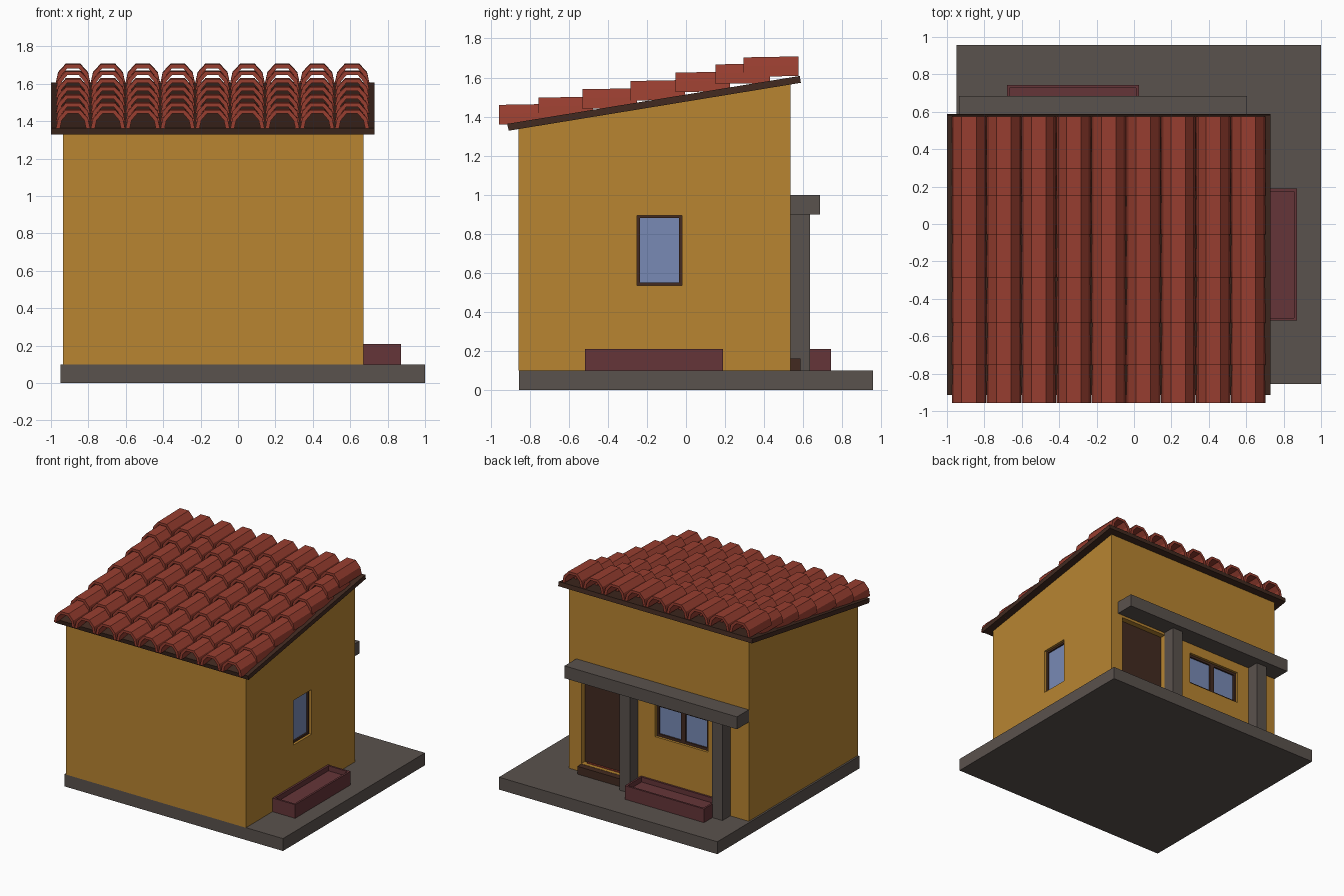
import bpy, bmesh, math

if "Cube" in bpy.data.objects:
    bpy.data.objects.remove(bpy.data.objects["Cube"])

def material(name, rgb):
    m = bpy.data.materials.new(name)
    m.diffuse_color = [((c / 255 + 0.055) / 1.055) ** 2.4 for c in rgb] + [1]
    m.use_nodes = True
    m.node_tree.nodes["Principled BSDF"].inputs["Base Color"].default_value = m.diffuse_color
    return m

OCHRE = material("ochre wall", (184, 133, 49))
STONE = material("grey stone", (90, 82, 77))
WOOD = material("dark wood", (66, 42, 32))
TILE = material("red clay", (152, 62, 48))
MAROON = material("maroon planter", (101, 53, 56))
GLASS = material("blue glass", (120, 138, 181))

def finish(name, bm, mat):
    bmesh.ops.recalc_face_normals(bm, faces=bm.faces)
    me = bpy.data.meshes.new(name)
    bm.to_mesh(me)
    bm.free()
    me.materials.append(mat)
    ob = bpy.data.objects.new(name, me)
    bpy.context.collection.objects.link(ob)
    return ob

def add_box(bm, x0, x1, y0, y1, z0, z1):
    v = bmesh.ops.create_cube(bm, size=1)["verts"]
    for p in v:
        p.co = ((x0, x1)[p.co.x > 0], (y0, y1)[p.co.y > 0], (z0, z1)[p.co.z > 0])

def boxes(name, mat, *dims):
    bm = bmesh.new()
    for d in dims:
        add_box(bm, *d)
    return finish(name, bm, mat)

def extrude_x(name, mat, profile, x0, x1):
    """Solid from a (y, z) profile swept along x."""
    bm = bmesh.new()
    f = bm.faces.new([bm.verts.new((x0, y, z)) for y, z in profile])
    out = bmesh.ops.extrude_face_region(bm, geom=[f])["geom"]
    bmesh.ops.translate(bm, vec=(x1 - x0, 0, 0),
                        verts=[g for g in out if isinstance(g, bmesh.types.BMVert)])
    return finish(name, bm, mat)

# Ground slab and walls with a sloping top
boxes("base_slab", STONE, (-0.95, 1.0, -0.855, 0.957, 0, 0.1))
walls = extrude_x("walls", OCHRE,
                  [(-0.857, 0.1), (0.535, 0.1), (0.535, 1.58), (-0.857, 1.35)], -0.935, 0.67)

# Recesses for the door and both windows
DX0, DX1, DZ0, DZ1 = 0.145, 0.56, 0.165, 0.88
BX0, BX1, BZ0, BZ1 = -0.57, -0.10, 0.56, 0.82
RY0, RY1, RZ0, RZ1 = -0.25, -0.02, 0.535, 0.895
cutter = boxes("cutter", OCHRE,
               (DX0, DX1, 0.485, 0.7, DZ0, DZ1),
               (BX0, BX1, 0.495, 0.7, BZ0, BZ1),
               (0.63, 0.8, RY0, RY1, RZ0, RZ1))
mod = walls.modifiers.new("openings", "BOOLEAN")
mod.object = cutter
mod.operation = "DIFFERENCE"
bpy.context.view_layer.objects.active = walls
bpy.ops.object.modifier_apply(modifier=mod.name)
bpy.data.objects.remove(cutter)

# Door, step and thin mat
boxes("door", WOOD, (DX0, DX1, 0.48, 0.49, DZ0, DZ1))
boxes("door_step", WOOD, (DX0, DX1, 0.535, 0.585, 0.1, 0.163))
boxes("door_mat", TILE, (DX0 + 0.03, DX1 - 0.03, 0.49, 0.505, 0.165, 0.17))

# Back window: frame with a middle bar and glass
t = 0.02
mid = (BX0 + BX1) / 2
boxes("back_window_frame", WOOD,
      (BX0, BX1, 0.495, 0.515, BZ0, BZ0 + t), (BX0, BX1, 0.495, 0.515, BZ1 - t, BZ1),
      *[(x, x + t, 0.495, 0.515, BZ0 + t, BZ1 - t) for x in (BX0, BX1 - t)],
      (mid - t, mid + t, 0.495, 0.515, BZ0 + t, BZ1 - t))
boxes("back_window_glass", GLASS, (BX0 + t, BX1 - t, 0.495, 0.503, BZ0 + t, BZ1 - t))

# Side window
t = 0.015
boxes("side_window_frame", WOOD,
      (0.63, 0.65, RY0, RY1, RZ0, RZ0 + t), (0.63, 0.65, RY0, RY1, RZ1 - t, RZ1),
      *[(0.63, 0.65, y, y + t, RZ0 + t, RZ1 - t) for y in (RY0, RY1 - t)])
boxes("side_window_glass", GLASS, (0.63, 0.638, RY0 + t, RY1 - t, RZ0 + t, RZ1 - t))

# Porch columns and beam
for i, x in enumerate((-0.77, 0.055)):
    boxes(f"porch_column_{i + 1}", STONE, (x, x + 0.093, 0.535, 0.635, 0.1, 0.9))
boxes("porch_beam", STONE, (-0.935, 0.605, 0.535, 0.685, 0.9, 1.0))

# Planters: box with a sunken top
def planter(name, x0, x1, y0, y1):
    bm = bmesh.new()
    add_box(bm, x0, x1, y0, y1, 0.1, 0.21)
    bm.normal_update()
    top = max(bm.faces, key=lambda f: f.calc_center_median().z)
    bmesh.ops.inset_region(bm, faces=[top], thickness=0.022)
    out = bmesh.ops.extrude_face_region(bm, geom=[top])["geom"]
    bmesh.ops.translate(bm, vec=(0, 0, -0.04),
                        verts=[g for g in out if isinstance(g, bmesh.types.BMVert)])
    bmesh.ops.delete(bm, geom=[top], context="FACES")
    finish(name, bm, MAROON)

planter("back_planter", -0.68, 0.027, 0.535, 0.742)
planter("side_planter", 0.67, 0.872, -0.517, 0.19)

# Roof board
extrude_x("roof_board", WOOD,
          [(-0.907, 1.328), (0.588, 1.573), (0.582, 1.608), (-0.915, 1.363)], -1.0, 0.73)

# Clay tiles: half-pipes in 9 columns and 7 overlapping rows
half = [(0.092, 0), (0.080, 0.055), (0.039, 0.1)]
inner = [(0.070, 0), (0.060, 0.045), (0.030, 0.08)]
arch = lambda h: h + [(-x, z) for x, z in reversed(h)]
section = arch(half) + arch(inner)[::-1]
rows = [(-0.957, 1.36), (-0.755, 1.397), (-0.53, 1.44), (-0.285, 1.482),
        (-0.055, 1.525), (0.15, 1.567), (0.295, 1.603)]
bm = bmesh.new()
for y, z in rows:
    for c in range(9):
        cx = -0.882 + c * 0.1865
        a, b = [[bm.verts.new((cx + px, yy, zz + pz)) for px, pz in section]
                for yy, zz in ((y, z), (y + 0.28, z + 0.005))]
        n = len(section)
        for i in range(n):
            j = (i + 1) % n
            bm.faces.new((a[i], a[j], b[j], b[i]))
        for ring in (a, b):
            for i in range(n // 2 - 1):
                bm.faces.new((ring[i], ring[i + 1], ring[n - 2 - i], ring[n - 1 - i]))
finish("roof_tiles", bm, TILE)
